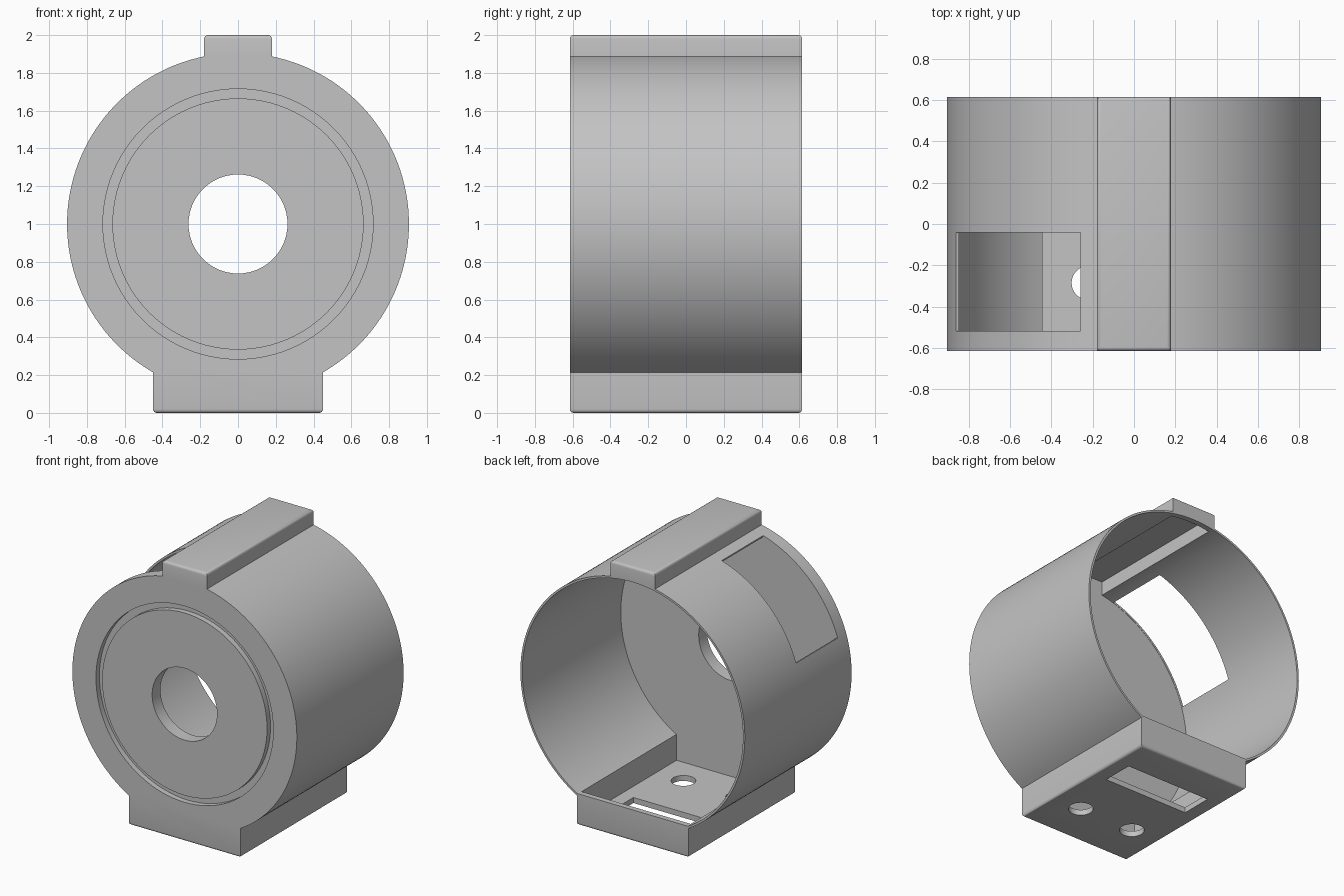
import bpy, bmesh
from math import sin, cos, asin, radians, pi

if "Cube" in bpy.data.objects:
    bpy.data.objects.remove(bpy.data.objects["Cube"], do_unlink=True)

R_OUT, R_IN, CZ = 0.905, 0.89, 1.0
BACK, FRONT, INNER_FRONT, LIP = 0.615, -0.615, -0.52, 0.575
BASE_X, TAB_X = 0.45, 0.18


def finish(bm, name):
    bmesh.ops.recalc_face_normals(bm, faces=bm.faces)
    mesh = bpy.data.meshes.new(name)
    bm.to_mesh(mesh)
    bm.free()
    obj = bpy.data.objects.new(name, mesh)
    bpy.context.collection.objects.link(obj)
    return obj


def arc(r, a0, a1, n, x=0.0, z=CZ):
    """Points on a circle, angles measured from +x towards +z."""
    return [(x + r * cos(a0 + (a1 - a0) * i / n), z + r * sin(a0 + (a1 - a0) * i / n))
            for i in range(n + 1)]


def prism(bm, points, start, end, axis="y"):
    """Extrude an outline along y, or along z for outlines in plan."""
    if axis == "y":
        vs = [bm.verts.new((u, start, v)) for u, v in points]
        move = (0, end - start, 0)
    else:
        vs = [bm.verts.new((u, v, start)) for u, v in points]
        move = (0, 0, end - start)
    face = bm.faces.new(vs)
    out = bmesh.ops.extrude_face_region(bm, geom=[face])
    bmesh.ops.translate(bm, vec=move,
                        verts=[v for v in out["geom"] if isinstance(v, bmesh.types.BMVert)])


def rect(u0, u1, v0, v1):
    return [(u0, v0), (u1, v0), (u1, v1), (u0, v1)]


def circle(r, n, x=0.0, z=CZ):
    return arc(r, 0, 2 * pi, n, x, z)[:-1]


def cut(target, points, start, end, axis="y"):
    bm = bmesh.new()
    prism(bm, points, start, end, axis)
    cut_with(target, finish(bm, "cutter"))


def cut_with(target, cutter):
    cutter.hide_render = True
    mod = target.modifiers.new("cut", "BOOLEAN")
    mod.operation, mod.solver, mod.object = "DIFFERENCE", "EXACT", cutter
    bpy.context.view_layer.objects.active = target
    bpy.ops.object.modifier_apply(modifier=mod.name)
    bpy.data.objects.remove(cutter, do_unlink=True)


# Outer shell: round drum with a top rail and a flat foot in one outline
foot_a = -pi / 2 + asin(BASE_X / R_OUT)
tab_a = pi / 2 - asin(TAB_X / R_OUT)
outline = arc(R_OUT, foot_a, tab_a, 72) + [(TAB_X, 2), (-TAB_X, 2)]
outline += arc(R_OUT, pi - tab_a, pi - foot_a, 72) + [(-BASE_X, 0), (BASE_X, 0)]
bm = bmesh.new()
prism(bm, outline, FRONT, BACK)
rim = [e for e in bm.edges
       if all(abs(v.co.z - 1) > 0.9999 for v in e.verts)]
bmesh.ops.bevel(bm, geom=rim, offset=0.02, segments=4, profile=0.5, affect="EDGES")
housing = finish(bm, "housing")

# Main bore, open at the back and flat above the foot
bore_a = -asin(0.77 / R_IN)
cut(housing, arc(R_IN, bore_a, pi - bore_a, 128), INNER_FRONT, 0.8)

# Pockets inside the foot and the top rail, closed by a lip at the back
cut(housing, rect(-0.44, 0.44, 0.04, 0.4), INNER_FRONT, LIP)
cut(housing, rect(-0.16, 0.16, 1.7, 1.975), INNER_FRONT, LIP)

# Centre hole in the front plate
cut(housing, circle(0.262, 64), -0.8, -0.4)

# Ring groove on the front face
bm = bmesh.new()
loop = [bm.verts.new((r, y, CZ)) for r, y in rect(0.665, 0.715, -0.7, FRONT + 0.04)]
edges = [bm.edges.new((loop[i], loop[(i + 1) % 4])) for i in range(4)]
bmesh.ops.spin(bm, geom=loop + edges, cent=(0, 0, CZ), axis=(0, 1, 0),
               angle=2 * pi, steps=96, use_merge=True)
bmesh.ops.remove_doubles(bm, verts=bm.verts, dist=0.0001)
cut_with(housing, finish(bm, "groove_cutter"))

# Side window
a0, a1 = radians(180 - 18), radians(180 - 73.3)
window = [(r * cos(a), CZ + r * sin(a)) for r, a in
          ((0.8, a0), (1.1, a0), (1.1, a1), (0.8, a1))]
cut(housing, window, -0.518, -0.04)

# Two screw holes and a slot through the foot
for side in (-1, 1):
    cut(housing, circle(0.082, 32, 0.22 * side, -0.285), -0.1, 0.15, "z")
cut(housing, rect(-0.34, 0.34, 0.12, 0.35), -0.1, 0.15, "z")

# Plain grey finish
grey = bpy.data.materials.new("plain_grey")
grey.use_nodes = True
grey.diffuse_color = (0.55, 0.55, 0.55, 1)
grey.node_tree.nodes["Principled BSDF"].inputs["Base Color"].default_value = (0.55, 0.55, 0.55, 1)
housing.data.materials.clear()
housing.data.materials.append(grey)
for p in housing.data.polygons:
    p.material_index = 0

bpy.ops.object.select_all(action="DESELECT")
housing.select_set(True)
bpy.context.view_layer.objects.active = housing
bpy.ops.object.shade_smooth_by_angle(angle=radians(30))
